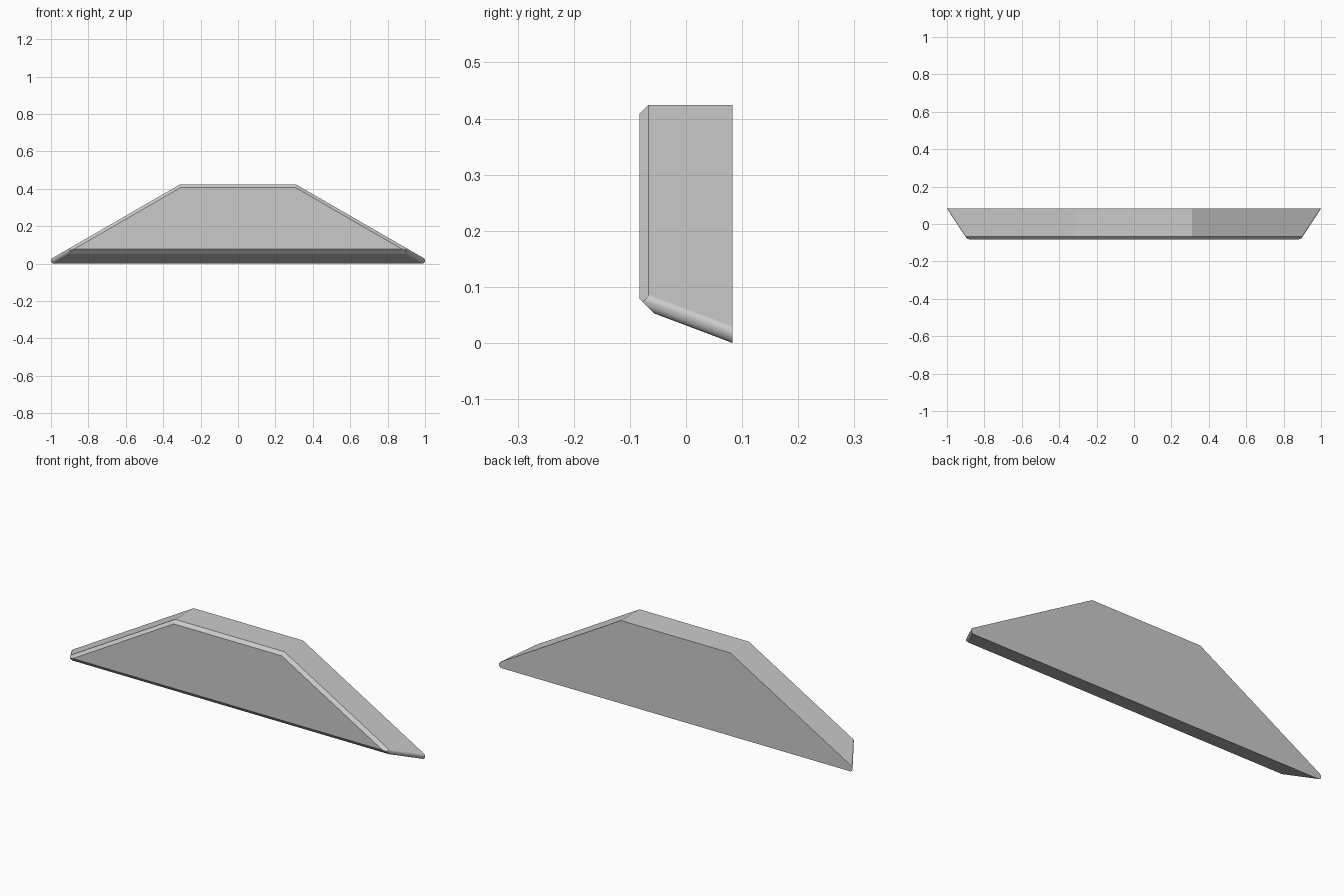
import bpy, bmesh, math
from mathutils import Vector

if "Cube" in bpy.data.objects:
    bpy.data.objects.remove(bpy.data.objects["Cube"])

R = 0.016             # radius of the rounded end edges, also the front chamfer
H = 0.424             # height
Y = 0.083             # half thickness
T = math.tan(math.radians(30))
RISE = 0.377          # slope of the underside
SEG = 14
cx, cz = 1 - R, R     # rounding centre at the back
n_side = Vector((0.5, 0, math.cos(math.radians(30))))
top_x = (0.5 * cx + n_side.z * cz + R - n_side.z * H) / 0.5


def section(y):
    """Trapezoid outline at depth y, its lower edge lifted along the side slope."""
    s = RISE * (Y - y)
    right = [(top_x, H)]
    for i in range(SEG + 1):
        a = math.radians(60 - 150 * i / SEG)
        right.append((cx - s / T + R * math.cos(a), cz + s + R * math.sin(a)))
    pts = right + [(-x, z) for x, z in reversed(right)]
    return [Vector((x, y, z)) for x, z in pts]


# Plate with sloped underside
bm = bmesh.new()
back = [bm.verts.new(p) for p in section(Y)]
front = [bm.verts.new(p) for p in section(-Y)]
n = len(back)
bm.faces.new(back)
bm.faces.new(front[::-1])
for i in range(n):
    j = (i + 1) % n
    f = bm.faces.new((back[i], front[i], front[j], back[j]))
    # only the rounded ends are smooth
    f.smooth = 1 <= i <= SEG or n - 1 - SEG <= i + 1 <= n - 2
bmesh.ops.recalc_face_normals(bm, faces=bm.faces)

# 45 degree chamfers round the front face
s = RISE * 2 * Y
corner = Vector((cx - s / T, -Y, cz + s))
mirrored = Vector((-corner.x, -Y, corner.z))
cuts = [
    (corner, n_side),
    (mirrored, Vector((-n_side.x, 0, n_side.z))),
    (corner, Vector((0, 0, -1))),
    (Vector((0, -Y, H - R)), Vector((0, 0, 1))),
]
for co, nrm in cuts:
    geom = bm.verts[:] + bm.edges[:] + bm.faces[:]
    bmesh.ops.bisect_plane(bm, geom=geom, dist=1e-6, plane_co=co,
                           plane_no=(nrm + Vector((0, -1, 0))).normalized(),
                           clear_outer=True)
    rim = [e for e in bm.edges if e.is_boundary]
    for f in bmesh.ops.holes_fill(bm, edges=rim, sides=0)["faces"]:
        f.smooth = False
bmesh.ops.recalc_face_normals(bm, faces=bm.faces)

mesh = bpy.data.meshes.new("bevelled_plate")
bm.to_mesh(mesh)
bm.free()
plate = bpy.data.objects.new("bevelled_plate", mesh)
bpy.context.collection.objects.link(plate)
